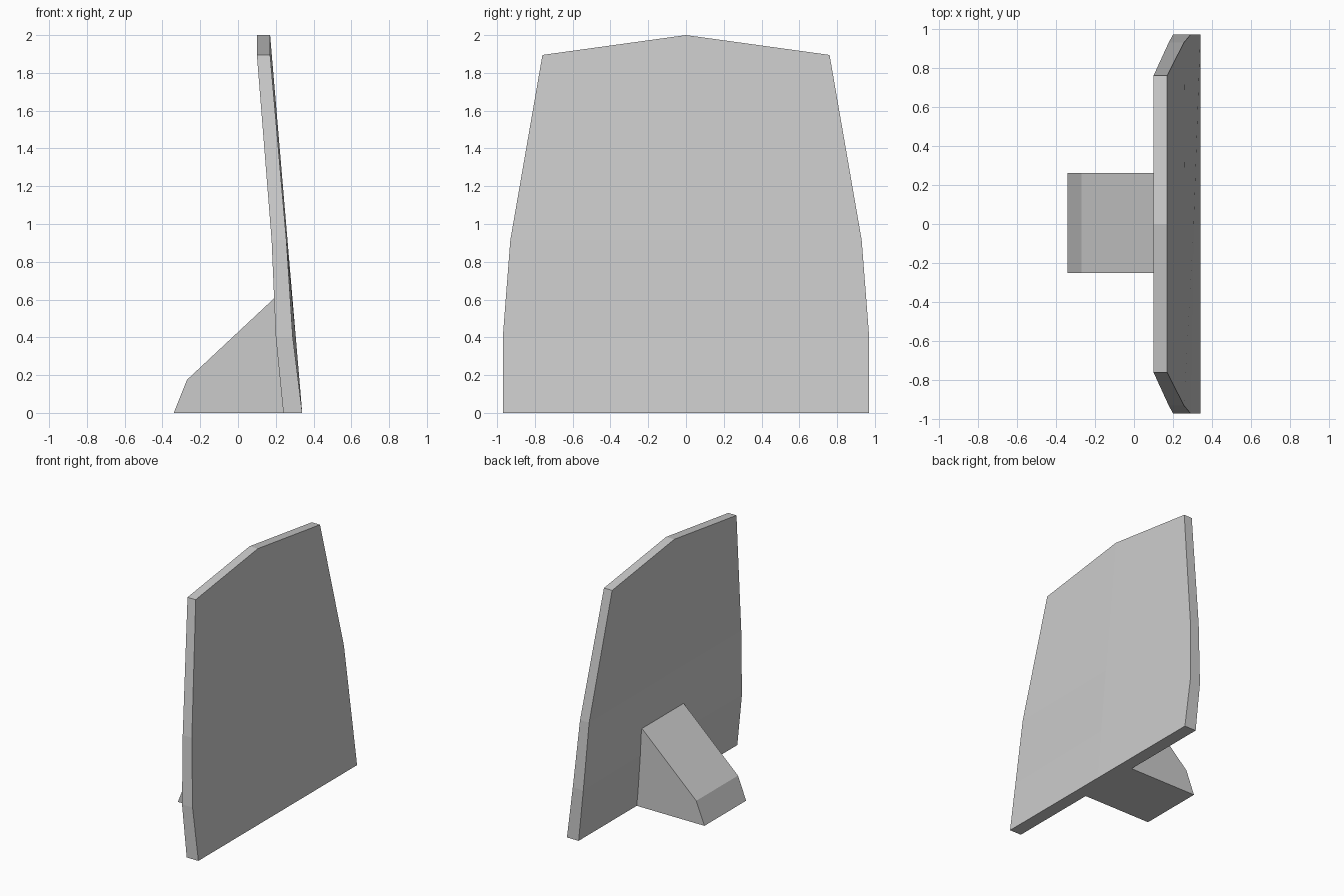
import bpy
import bmesh

cube = bpy.data.objects.get("Cube")
if cube:
    bpy.data.objects.remove(cube, do_unlink=True)

# Single grey material
grey = bpy.data.materials.new("light grey")
grey.use_nodes = True
colour = (0.6, 0.6, 0.6, 1)
grey.diffuse_color = colour
grey.node_tree.nodes["Principled BSDF"].inputs["Base Color"].default_value = colour


def make_object(name, bm):
    bmesh.ops.recalc_face_normals(bm, faces=bm.faces[:])
    mesh = bpy.data.meshes.new(name)
    bm.to_mesh(mesh)
    bm.free()
    mesh.materials.append(grey)
    obj = bpy.data.objects.new(name, mesh)
    bpy.context.collection.objects.link(obj)
    return obj


# Leaning panel, slightly dished: per row, half width, then (x, z) of
# the inner and outer skin at the side edge and on the centre line
rows = [
    (0.97, 0.00, 0.24, 0.34, 0.00, 0.24, 0.34),
    (0.97, 0.40, 0.20, 0.29, 0.40, 0.212, 0.306),
    (0.93, 0.915, 0.178, 0.256, 0.915, 0.18, 0.262),
    (0.76, 1.895, 0.10, 0.17, 2.00, 0.10, 0.17),
]
bm = bmesh.new()
loops = []
for half, z, inner, outer, mid_z, mid_in, mid_out in rows:
    section = [(inner, -half, z), (mid_in, 0, mid_z), (inner, half, z),
               (outer, half, z), (mid_out, 0, mid_z), (outer, -half, z)]
    loops.append([bm.verts.new(p) for p in section])
for low, high in zip(loops, loops[1:]):
    for i in range(6):
        j = (i + 1) % 6
        bm.faces.new((low[i], low[j], high[j], high[i]))
for loop in (loops[0], loops[-1]):
    a, b, c, d, e, f = loop
    bm.faces.new((a, b, e, f))
    bm.faces.new((b, c, d, e))
make_object("leaning_panel", bm)

# Wedge foot: side profile extruded across the depth
bm = bmesh.new()
profile = [(-0.34, 0), (-0.27, 0.175), (0.195, 0.61), (0.25, 0.3), (0.26, 0)]
face = bm.faces.new([bm.verts.new((x, -0.25, z)) for x, z in profile])
side = bmesh.ops.extrude_face_region(bm, geom=[face])
moved = [v for v in side["geom"] if isinstance(v, bmesh.types.BMVert)]
bmesh.ops.translate(bm, verts=moved, vec=(0, 0.51, 0))
make_object("support_foot", bm)
